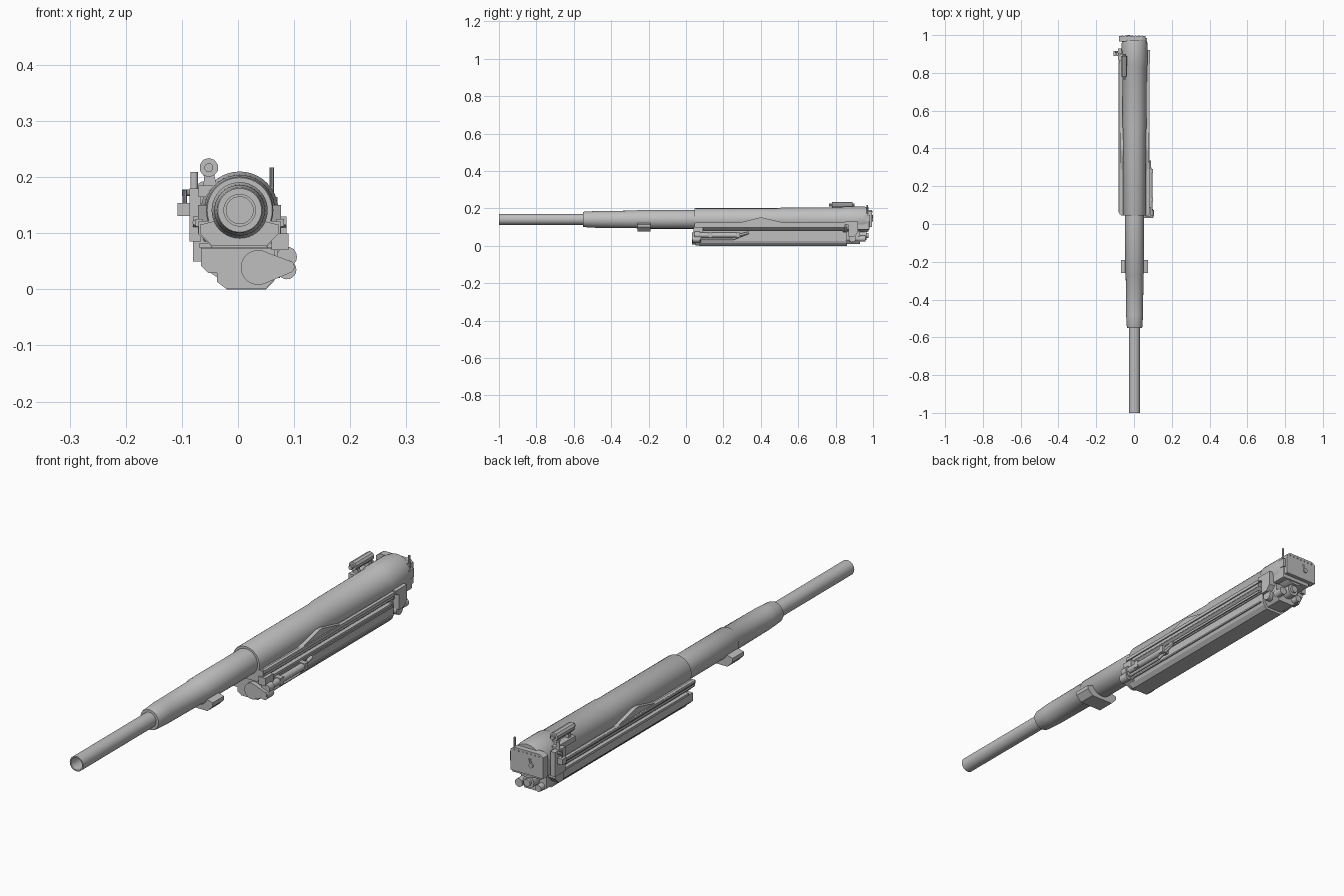
import bpy, bmesh, math
from mathutils import Vector, Matrix

CX, CZ = 0.003, 0.141          # bore axis
steel = bpy.data.materials.new("steel_grey")
steel.diffuse_color = (0.52, 0.52, 0.52, 1)


def finish(name, bm, smooth=False, bevel=0):
    bmesh.ops.recalc_face_normals(bm, faces=bm.faces)
    me = bpy.data.meshes.new(name)
    bm.to_mesh(me)
    bm.free()
    me.materials.append(steel)
    ob = bpy.data.objects.new(name, me)
    bpy.context.collection.objects.link(ob)
    if bevel:
        m = ob.modifiers.new("bevel", 'BEVEL')
        m.width, m.segments = bevel, 2
    if smooth:
        bpy.context.view_layer.objects.active = ob
        ob.select_set(True)
        bpy.ops.object.shade_smooth_by_angle(angle=math.radians(32))
        ob.select_set(False)
    return ob


def turned(name, prof, x=CX, z=CZ, n=40):
    """Lathe (y, radius) pairs around a lengthwise axis; radius 0 closes an end."""
    bm = bmesh.new()
    rings = []
    for y, r in prof:
        k = 1 if r == 0 else n
        rings.append([bm.verts.new((x + r * math.sin(2 * math.pi * i / n), y,
                                    z + r * math.cos(2 * math.pi * i / n))) for i in range(k)])
    for a, b in zip(rings, rings[1:]):
        for i in range(n):
            j = (i + 1) % n
            q = [a[i % len(a)], a[j % len(a)], b[j % len(b)], b[i % len(b)]]
            bm.faces.new(list(dict.fromkeys(q)))
    return finish(name, bm, True)


def rod(name, p, q, r, n=16):
    p, q = Vector(p), Vector(q)
    bm = bmesh.new()
    rot = (q - p).to_track_quat('Z', 'Y').to_matrix().to_4x4()
    bmesh.ops.create_cone(bm, cap_ends=True, segments=n, radius1=r, radius2=r,
                          depth=(q - p).length, matrix=Matrix.Translation((p + q) / 2) @ rot)
    return finish(name, bm, True)


def box(name, x0, x1, y0, y1, z0, z1, bevel=0):
    return prism(name, [(x0, z0), (x1, z0), (x1, z1), (x0, z1)], y0, y1, bevel=bevel)


def prism(name, pts, a, b, side=False, smooth=False, bevel=0):
    """Extrude an (x, z) outline along y, or a (y, z) outline along x if side."""
    bm = bmesh.new()
    f = lambda p, t: (t, p[0], p[1]) if side else (p[0], t, p[1])
    lo = [bm.verts.new(f(p, a)) for p in pts]
    hi = [bm.verts.new(f(p, b)) for p in pts]
    bm.faces.new(lo)
    bm.faces.new(hi[::-1])
    for i in range(len(pts)):
        j = (i + 1) % len(pts)
        bm.faces.new((lo[i], lo[j], hi[j], hi[i]))
    return finish(name, bm, smooth, bevel)


# Stepped barrel with hollow bore
turned("barrel", [(-0.9, 0), (-0.9, 0.024), (-1.0, 0.024), (-1.0, 0.029), (-0.55, 0.029),
                  (-0.55, 0.039), (-0.545, 0.041), (-0.48, 0.045), (-0.265, 0.047), (-0.26, 0.05),
                  (0.05, 0.05), (0.05, 0)])
# Recoil sleeve and round breech ring
turned("sleeve", [(0.045, 0.0), (0.045, 0.058), (0.05, 0.06), (0.49, 0.06), (0.51, 0.063),
                  (0.835, 0.065), (0.845, 0.069), (0.95, 0.069), (0.975, 0.065), (0.975, 0)])

# Barrel clamp
prism("barrel_clamp", [(-0.068, 0.115), (-0.068, 0.1), (-0.046, 0.077), (0.05, 0.077),
                       (0.073, 0.1), (0.073, 0.115), (0.045, 0.122), (-0.04, 0.122)], -0.26, -0.19)

# Cradle trough under the sleeve, with side rails and peaked cheek plates
prism("cradle", [(-0.07, 0.122), (-0.07, 0.098), (-0.045, 0.075), (0.05, 0.075),
                 (0.076, 0.098), (0.076, 0.122)], 0.045, 0.85)
for s, n in ((-1, "left"), (1, "right")):
    X = lambda d: CX + s * d
    box(n + "_rail", *sorted((X(0.066), X(0.079))), 0.05, 0.85, 0.112, 0.125)
    box(n + "_lower_rail", *sorted((X(0.05), X(0.072))), 0.08, 0.84, 0.074, 0.083)
    prism(n + "_cheek_plate", [(0.05, 0.1), (0.84, 0.1), (0.84, 0.122), (0.53, 0.122),
                               (0.41, 0.15), (0.39, 0.15), (0.28, 0.122), (0.05, 0.122)],
          X(0.05), X(0.074), side=True)
    # rear yoke joining breech and recoil housing
    prism(n + "_rear_bracket", [(0.85, 0.13), (0.92, 0.13), (0.92, 0.072), (0.9, 0.05),
                                (0.87, 0.05), (0.87, 0.11), (0.85, 0.115)],
          X(0.045), X(0.083), side=True)

# Recoil housing below the cradle
prism("recoil_housing", [(-0.065, 0.075), (-0.065, 0.042), (-0.053, 0.03), (-0.036, 0.03),
                         (-0.036, 0.014), (-0.02, 0), (0.05, 0), (0.064, 0.014),
                         (0.07, 0.03), (0.07, 0.075)], 0.07, 0.86)
prism("housing_front_plate", [(-0.066, 0.073), (-0.066, 0.042), (-0.053, 0.029), (-0.037, 0.029),
                              (-0.037, 0.013), (-0.021, 0.001), (0.05, 0.001), (0.066, 0.02),
                              (0.066, 0.073)], 0.05, 0.075)
for i, z in enumerate((0.026, 0.064)):
    box("housing_rib_%d" % i, 0.06, 0.074, 0.08, 0.85, z, z + 0.006)
prism("housing_tail", [(-0.05, 0.08), (-0.05, 0.03), (-0.02, 0.01), (0.045, 0.01),
                       (0.06, 0.03), (0.06, 0.08)], 0.86, 0.93)

# Teardrop front cover
tear = [(0.036 + 0.031 * math.cos(t), 0.039 + 0.031 * math.sin(t))
        for t in [math.radians(62 + i * 236 / 20) for i in range(21)]]
tear += [(0.09 + 0.011 * math.cos(math.radians(a)), 0.04 + 0.011 * math.sin(math.radians(a)))
         for a in (-60, -30, 0, 30, 60)]
prism("teardrop_cover", tear, 0.032, 0.08, smooth=True)

# Side cylinder and its linkage
rod("side_cap_upper", (0.087, 0.045, 0.058), (0.087, 0.075, 0.058), 0.018, 20)
rod("side_cap_lower", (0.087, 0.035, 0.035), (0.087, 0.075, 0.035), 0.017, 20)
rod("side_cylinder", (0.086, 0.075, 0.057), (0.086, 0.28, 0.057), 0.013, 20)
rod("side_cylinder_rod", (0.086, 0.28, 0.057), (0.084, 0.335, 0.07), 0.006)
rod("side_pipe", (0.084, 0.07, 0.036), (0.084, 0.25, 0.036), 0.006)
rod("side_pipe_bend", (0.084, 0.25, 0.036), (0.08, 0.33, 0.068), 0.006)
for i, y in enumerate((0.12, 0.27)):
    box("side_clip_%d" % i, 0.065, 0.1, y, y + 0.02, 0.044, 0.072)
box("front_lug", 0.06, 0.09, 0.04, 0.09, 0.07, 0.1)

# Rear end caps
rod("rear_knob_centre", (0.005, 0.92, 0.055), (0.005, 0.965, 0.055), 0.024, 20)
rod("rear_knob_cap", (0.005, 0.96, 0.055), (0.005, 0.975, 0.055), 0.014, 20)
rod("rear_knob_right", (0.05, 0.92, 0.038), (0.05, 0.96, 0.038), 0.016, 20)
rod("rear_knob_left", (-0.03, 0.92, 0.035), (-0.03, 0.955, 0.035), 0.013, 20)
rod("right_trunnion", (0.075, 0.89, 0.04), (0.05, 0.89, 0.04), 0.02, 20)

# Breech block with rear plate and rivets
box("breech_block", -0.062, 0.066, 0.86, 0.98, 0.085, 0.15, 0.004)
prism("breech_plate", [(-0.08, 0.1), (0.06, 0.1), (0.06, 0.182), (0.045, 0.192),
                       (-0.065, 0.192), (-0.08, 0.182)], 0.965, 0.995)
for i in range(7):
    x = -0.062 + i * 0.0175
    rod("rivet_%d" % i, (x, 0.99, 0.182), (x, 0.998, 0.182), 0.003, 8)
rod("breech_handle_hub", (-0.03, 0.99, 0.14), (-0.03, 1.0, 0.14), 0.009)
rod("breech_handle", (-0.03, 0.995, 0.14), (-0.022, 0.995, 0.165), 0.004, 10)
rod("rear_pin", (0.06, 0.97, 0.14), (0.06, 0.97, 0.217), 0.004, 10)
box("pin_foot", 0.052, 0.07, 0.955, 0.985, 0.13, 0.165)

# Sight cylinder on the upper left with its mount
rod("sight_body", (-0.052, 0.78, 0.217), (-0.052, 0.89, 0.217), 0.017, 10)
rod("sight_eyepiece", (-0.052, 0.765, 0.217), (-0.052, 0.9, 0.217), 0.008, 10)
for i, y in enumerate((0.795, 0.865)):
    prism("sight_leg_%d" % i, [(-0.06, 0.21), (-0.044, 0.21), (-0.036, 0.18), (-0.062, 0.175)],
          y, y + 0.016)
box("sight_base", -0.07, -0.035, 0.78, 0.9, 0.165, 0.185)

# Firing gear on the left of the breech
box("left_arm", -0.108, -0.06, 0.89, 0.915, 0.131, 0.154)
box("left_gear_plate", -0.086, -0.066, 0.865, 0.93, 0.085, 0.18)
rod("left_post", (-0.078, 0.9, 0.15), (-0.078, 0.9, 0.209), 0.007, 12)
rod("left_small_post", (-0.095, 0.9, 0.15), (-0.095, 0.9, 0.177), 0.004, 10)
rod("left_cross_pin", (-0.1, 0.91, 0.172), (-0.06, 0.91, 0.172), 0.006, 10)
rod("left_side_rod", (-0.076, 0.06, 0.119), (-0.076, 0.86, 0.119), 0.005, 10)
